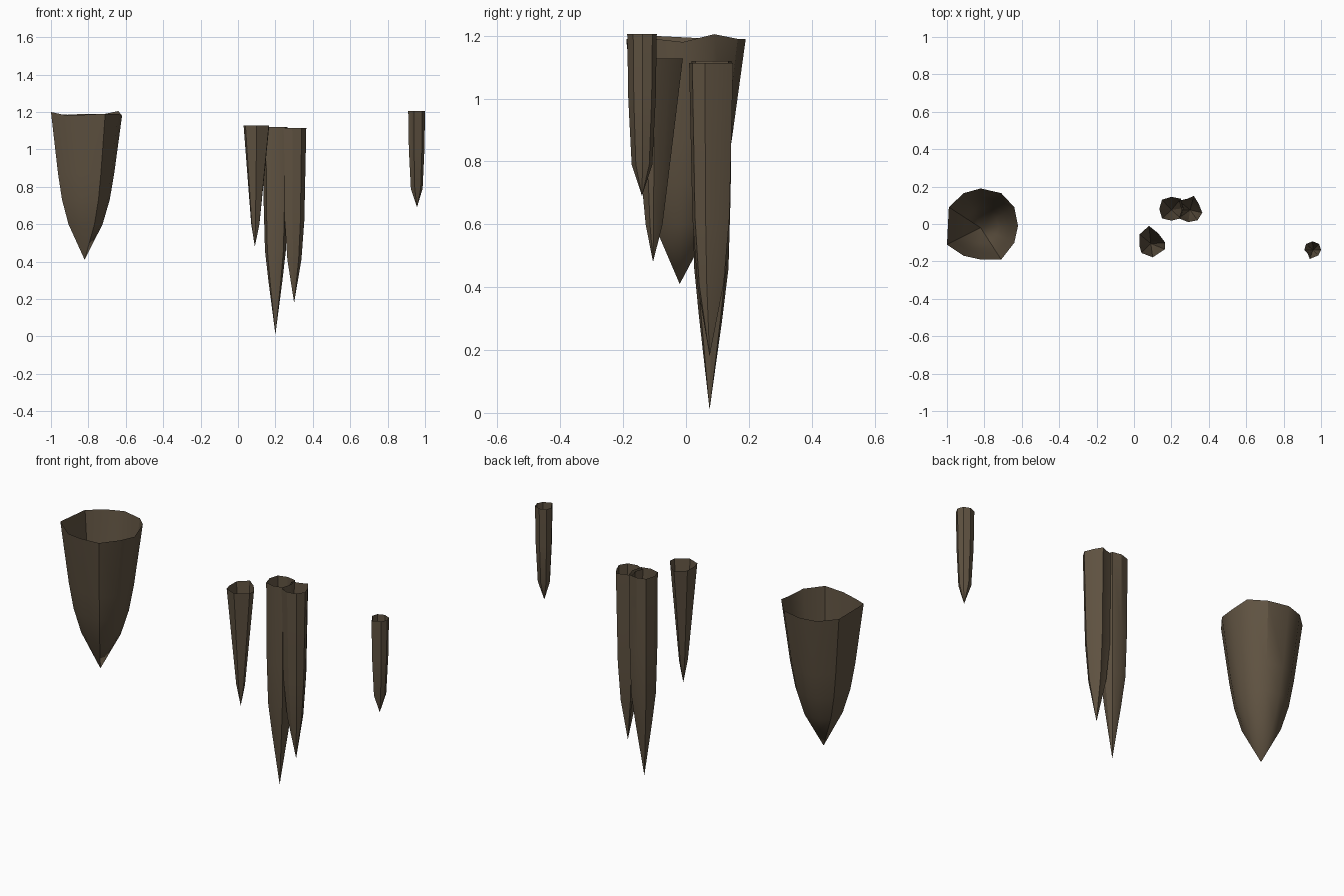
import bpy, bmesh, math

rock = bpy.data.materials.new("brown_rock")
rock.diffuse_color = (0.115, 0.085, 0.053, 1)


def stalactite(name, tip, rim, top, profile, smooth=28):
    """Open-topped spike: rim outline (x, y) scaled towards the tip by (z, scale) rings."""
    tx, ty, tz = tip
    n = len(rim)
    bm = bmesh.new()
    tops = top if isinstance(top, (list, tuple)) else [top] * n
    rings = [[bm.verts.new((x, y, z)) for (x, y), z in zip(rim, tops)]]
    for z, s in profile:
        rings.append([bm.verts.new((tx + (x - tx) * s, ty + (y - ty) * s, z))
                      for x, y in rim])
    for a, b in zip(rings, rings[1:]):
        for i in range(n):
            j = (i + 1) % n
            bm.faces.new((a[i], b[i], b[j], a[j]))
    apex = bm.verts.new((tx, ty, tz))
    last = rings[-1]
    for i in range(n):
        bm.faces.new((last[i], apex, last[(i + 1) % n]))
    bm.normal_update()
    mesh = bpy.data.meshes.new(name)
    bm.to_mesh(mesh)
    bm.free()
    mesh.materials.append(rock)
    obj = bpy.data.objects.new(name, mesh)
    bpy.context.collection.objects.link(obj)
    bpy.ops.object.select_all(action='DESELECT')
    obj.select_set(True)
    bpy.context.view_layer.objects.active = obj
    bpy.ops.object.shade_smooth_by_angle(angle=math.radians(smooth))


# All rims run counter-clockwise seen from above
# Broad stalactite on the left, with a wavy rim
stalactite("broad_stalactite", (-0.82, -0.02, 0.41),
           [(-0.62, -0.01), (-0.64, 0.09), (-0.71, 0.165), (-0.82, 0.19),
            (-0.91, 0.165), (-0.99, 0.09), (-1.0, -0.11), (-0.91, -0.17),
            (-0.82, -0.19), (-0.71, -0.19), (-0.64, -0.10)],
           [1.18, 1.205, 1.19, 1.19, 1.185, 1.19, 1.2, 1.18, 1.185, 1.19, 1.19],
           [(0.87, 0.79), (0.73, 0.67), (0.60, 0.48)], 34)

# Fused pair in the middle
stalactite("tall_stalactite", (0.20, 0.075, 0.01),
           [(0.265, 0.085), (0.25, 0.135), (0.20, 0.145), (0.15, 0.13),
            (0.135, 0.08), (0.15, 0.03), (0.20, 0.018), (0.25, 0.03)],
           1.12, [(0.70, 0.96), (0.46, 0.86), (0.30, 0.58)])
stalactite("joined_stalactite", (0.30, 0.075, 0.18),
           [(0.365, 0.06), (0.345, 0.11), (0.32, 0.15), (0.285, 0.135),
            (0.24, 0.125), (0.255, 0.075), (0.24, 0.03), (0.29, 0.01),
            (0.34, 0.02)],
           1.113, [(0.62, 0.84), (0.41, 0.60)])

# Slim tapering stalactite in front of the pair
stalactite("tapered_stalactite", (0.09, -0.105, 0.48),
           [(0.167, -0.10), (0.13, -0.05), (0.08, -0.01), (0.03, -0.055),
            (0.03, -0.12), (0.04, -0.155), (0.10, -0.178), (0.165, -0.135)],
           1.127, [(0.73, 0.49), (0.60, 0.32)])

# Small stalactite on the far right
stalactite("small_stalactite", (0.957, -0.14, 0.69),
           [(1.0, -0.138), (0.99, -0.107), (0.955, -0.093), (0.92, -0.107),
            (0.91, -0.14), (0.927, -0.155), (0.94, -0.187), (0.985, -0.168)],
           1.205, [(1.0, 0.93), (0.79, 0.70)])
